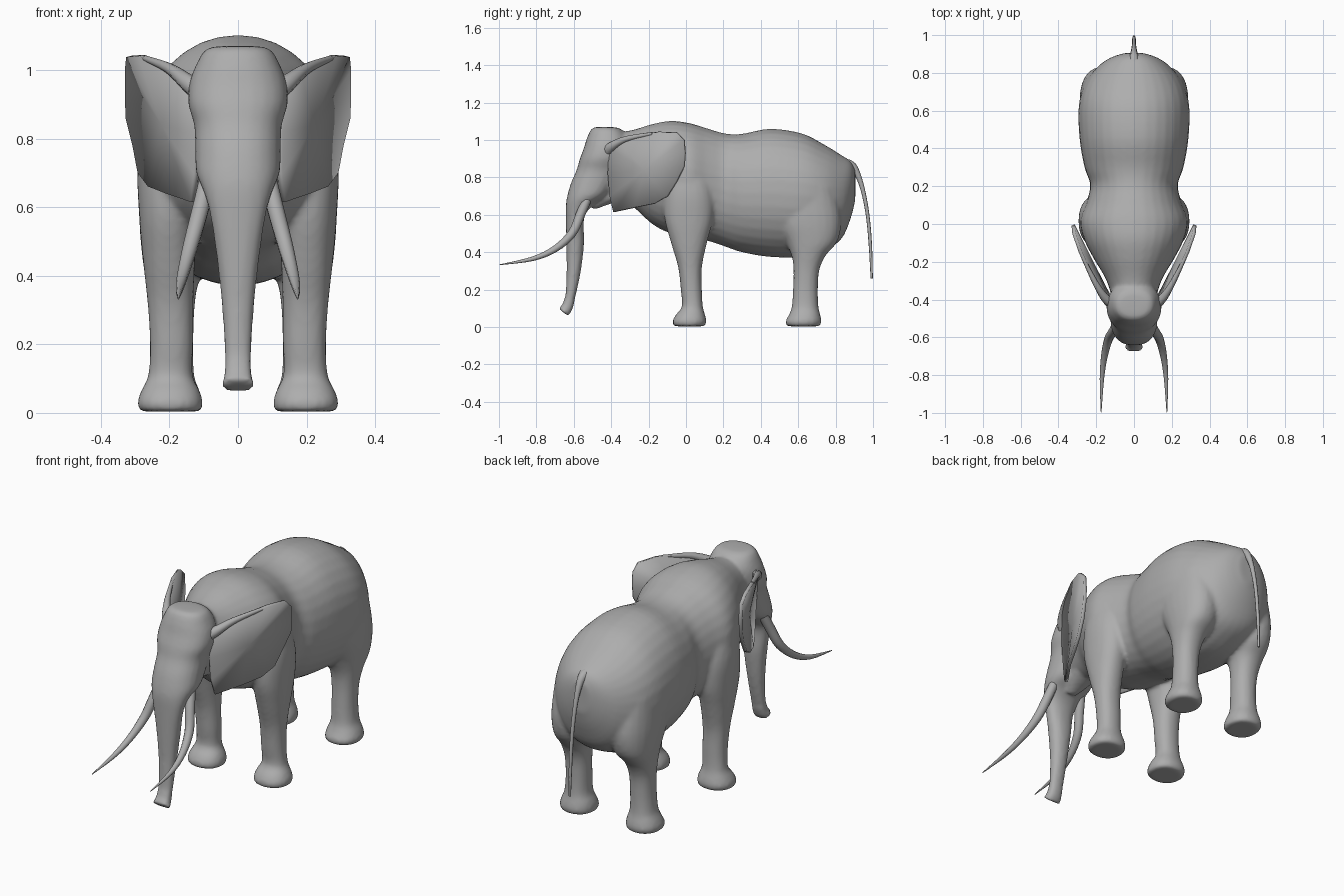
import bpy, bmesh, math
from mathutils import Vector

if "Cube" in bpy.data.objects:
    bpy.data.objects.remove(bpy.data.objects["Cube"])

hide_grey = bpy.data.materials.new("hide_grey")
hide_grey.diffuse_color = (0.42, 0.42, 0.42, 1)
hide_grey.use_nodes = True
hide_grey.node_tree.nodes["Principled BSDF"].inputs["Base Color"].default_value = hide_grey.diffuse_color


def smooth_rows(rows, steps=4):
    """Catmull-Rom interpolation of rows of numbers."""
    out = []
    pts = [rows[0]] + list(rows) + [rows[-1]]
    for i in range(1, len(pts) - 2):
        for s in range(steps):
            t = s / steps
            out.append([0.5 * (2 * b + (c - a) * t + (2 * a - 5 * b + 4 * c - d) * t * t
                               + (3 * b - a - 3 * c + d) * t ** 3)
                        for a, b, c, d in zip(*pts[i - 1:i + 3])])
    return out + [list(rows[-1])]


def loft(bm, rings):
    """Closed skin through equal rings of points."""
    loops = [[bm.verts.new(p) for p in ring] for ring in rings]
    n = len(loops[0])
    for a, b in zip(loops, loops[1:]):
        for i in range(n):
            j = (i + 1) % n
            bm.faces.new((a[i], a[j], b[j], b[i]))
    bm.faces.new(loops[0][::-1])
    bm.faces.new(loops[-1])


def oval(power, n=24):
    pts = []
    for i in range(n):
        c, s = math.cos(math.tau * i / n), math.sin(math.tau * i / n)
        pts.append((math.copysign(abs(c) ** power, c), math.copysign(abs(s) ** power, s)))
    return pts


def upright(bm, rows, power=0.9):
    """Rows: z, back y, front y, inner x, outer x."""
    loft(bm, [[((d + e) / 2 + c * (e - d) / 2, (a + b) / 2 + s * abs(a - b) / 2, z)
               for c, s in oval(power)] for z, a, b, d, e in smooth_rows(rows)])


def finish(bm, name, angle=None):
    bmesh.ops.recalc_face_normals(bm, faces=bm.faces[:])
    me = bpy.data.meshes.new(name)
    bm.to_mesh(me)
    bm.free()
    me.materials.append(hide_grey)
    ob = bpy.data.objects.new(name, me)
    bpy.context.collection.objects.link(ob)
    for p in me.polygons:
        p.use_smooth = True
    if angle:
        bpy.ops.object.select_all(action='DESELECT')
        ob.select_set(True)
        bpy.context.view_layer.objects.active = ob
        bpy.ops.object.shade_smooth_by_angle(angle=math.radians(angle))
    return ob


bm = bmesh.new()

# Torso and neck: y, bottom z, top z, half width
torso = [(-.45, .70, 1.02, .11), (-.36, .67, 1.04, .125), (-.28, .64, 1.055, .155),
         (-.18, .55, 1.085, .215), (-.08, .50, 1.102, .265), (.02, .48, 1.09, .285),
         (.12, .46, 1.06, .25), (.21, .43, 1.035, .232), (.30, .40, 1.033, .262),
         (.45, .375, 1.06, .288), (.62, .375, 1.035, .293), (.74, .41, .975, .262),
         (.83, .47, .92, .195), (.88, .58, .885, .125), (.905, .68, .84, .05)]
loft(bm, [[(w * c, y, (lo + hi) / 2 + s * (hi - lo) / 2) for c, s in oval(.95, 32)]
          for y, lo, hi, w in smooth_rows(torso)])

# Head and trunk: z, back y, front y, half width
head = [(1.07, -.41, -.47, .045), (1.06, -.35, -.505, .095), (1.01, -.31, -.53, .125),
        (.96, -.31, -.545, .142), (.90, -.32, -.568, .145), (.84, -.34, -.585, .128),
        (.77, -.37, -.615, .125), (.70, -.42, -.635, .122), (.65, -.50, -.642, .102),
        (.58, -.545, -.642, .082), (.45, -.545, -.640, .062), (.30, -.562, -.638, .046),
        (.16, -.592, -.645, .039), (.11, -.608, -.658, .039)]
upright(bm, [(z, a, b, -w, w) for z, a, b, w in head])
# Trunk tip, curling forward
loft(bm, [[(c * w, y + s * d, z - s * d * .8) for c, s in oval(.8)]
          for y, z, w, d in [(-.62, .15, .038, .024), (-.635, .105, .041, .024),
                             (-.655, .078, .049, .025)]])
# Lower jaw
loft(bm, [[(c * w, y, z + s * h) for c, s in oval(1)]
          for y, z, w, h in [(-.34, .74, .09, .06), (-.43, .69, .06, .04), (-.49, .645, .03, .018)]])

# Legs
front_leg = [(.004, .10, -.065, .108, .285), (.03, .11, -.072, .102, .294), (.065, .102, -.055, .112, .282),
             (.11, .09, -.022, .132, .262), (.20, .085, -.028, .131, .257), (.32, .085, -.042, .130, .264),
             (.45, .112, -.08, .125, .278), (.58, .145, -.115, .115, .289), (.72, .15, -.12, .08, .292),
             (.88, .11, -.10, .06, .262)]
hind_leg = [(.004, .715, .54, .11, .28), (.03, .725, .532, .105, .29), (.065, .718, .55, .112, .28),
            (.11, .708, .566, .128, .262), (.20, .705, .572, .13, .255), (.30, .712, .575, .127, .258),
            (.38, .745, .565, .115, .268), (.46, .81, .53, .08, .28), (.58, .83, .47, .06, .288),
            (.75, .80, .48, .05, .28)]
for leg in (front_leg, hind_leg):
    upright(bm, leg)
    upright(bm, [(z, a, b, -e, -d) for z, a, b, d, e in leg])

# Blend the overlapping volumes into one skin
body = finish(bm, "body")
blend = body.modifiers.new("blend", 'REMESH')
blend.mode = 'VOXEL'
blend.voxel_size = 0.011
blend.use_smooth_shade = True
soften = body.modifiers.new("soften", 'SMOOTH')
soften.factor = 0.5
soften.iterations = 5


def horn(name, rows, n=10):
    """Tapered tube; rows: x, y, z, radius."""
    rows = smooth_rows(rows)
    rings = []
    for i, (x, y, z, r) in enumerate(rows):
        a, b = rows[max(i - 1, 0)], rows[min(i + 1, len(rows) - 1)]
        d = (Vector(b[:3]) - Vector(a[:3])).normalized()
        u = d.cross(Vector((1, 0, 0))).normalized()
        v = d.cross(u)
        rings.append([Vector((x, y, z)) + r * (math.cos(math.tau * k / n) * u + math.sin(math.tau * k / n) * v)
                      for k in range(n)])
    bm = bmesh.new()
    loft(bm, rings)
    return finish(bm, name, 50)


# Tail
horn("tail", [(0, .83, .87, .035), (0, .89, .86, .022), (0, .935, .77, .013), (0, .968, .62, .010),
              (0, .985, .45, .009), (0, .993, .26, .006)], 8)

# Ear outline: y, z, x
ear = [(-.41, .96, .135), (-.36, .995, .175), (-.27, 1.025, .228), (-.15, 1.043, .283), (-.05, 1.04, .318),
       (-.01, 1.0, .322), (-.005, .93, .322), (-.01, .86, .320), (-.05, .78, .300), (-.10, .70, .285),
       (-.17, .66, .255), (-.27, .64, .205), (-.385, .615, .13), (-.405, .70, .122), (-.415, .82, .122)]
for side, label in ((1, "right"), (-1, "left")):
    # Tusks
    horn("tusk_" + label, [(side * x, y, z, r) for x, y, z, r in
                           [(.09, -.53, .68, .024), (.108, -.565, .60, .025), (.135, -.61, .50, .023),
                            (.157, -.70, .418, .018), (.170, -.82, .365, .012), (.174, -.997, .333, .002)]])
    # Ears
    bm = bmesh.new()
    rim = [bm.verts.new((side * x, y, z)) for y, z, x in ear]
    mid = bm.verts.new((side * .215, -.22, .84))
    for a, b in zip(rim, rim[1:] + rim[:1]):
        bm.faces.new((a, b, mid))
    flap = finish(bm, "ear_" + label, 40)
    thick = flap.modifiers.new("thickness", 'SOLIDIFY')
    thick.thickness = 0.018
    thick.offset = 0
    # Thick root along the top of the ear
    horn("ear_root_" + label, [(side * .10, -.42, .93, .035), (side * .145, -.40, .962, .026),
                               (side * .20, -.32, 1.005, .016), (side * .27, -.18, 1.034, .009)], 8)
